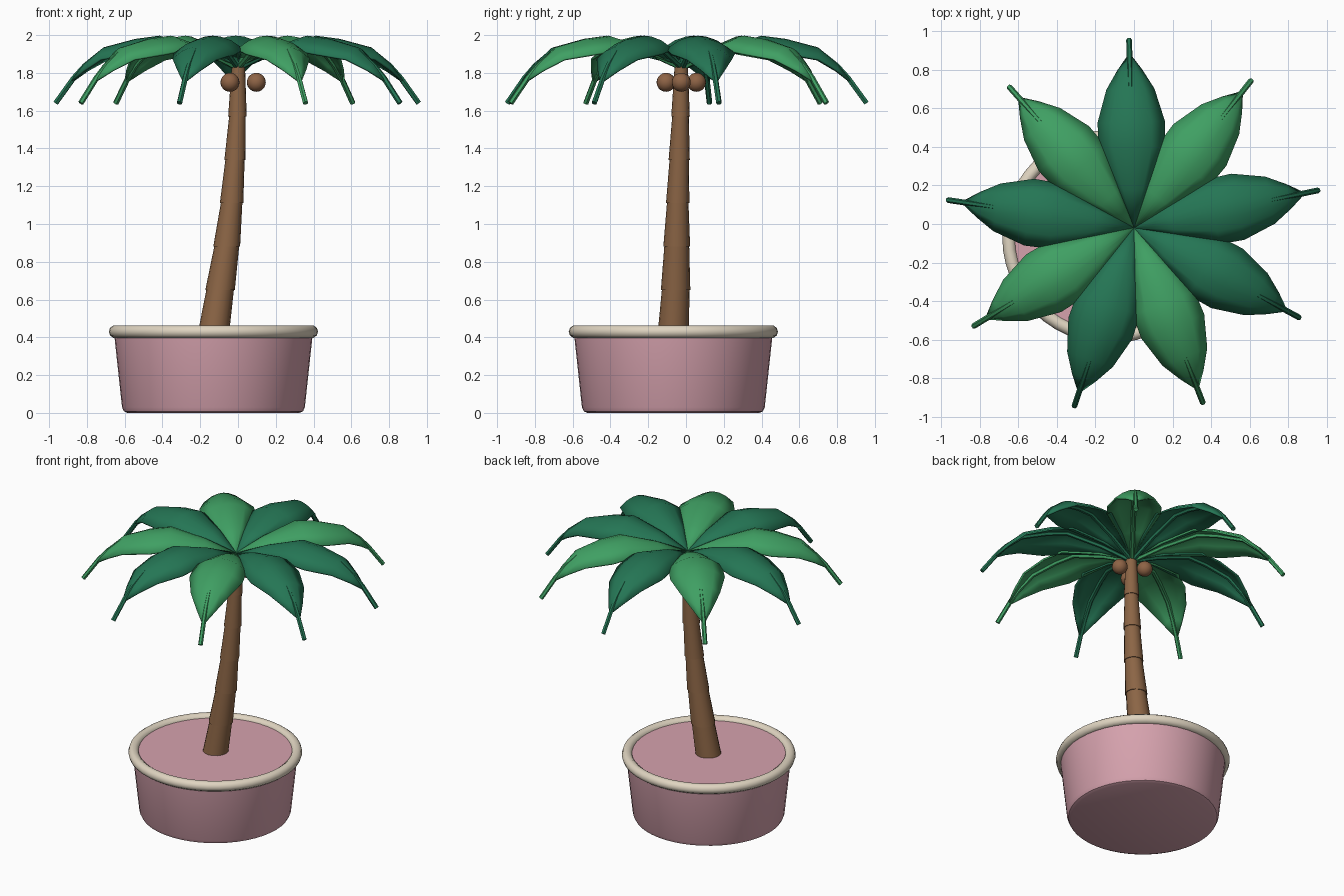
import bpy, bmesh, math
from mathutils import Vector

if "Cube" in bpy.data.objects:
    bpy.data.objects.remove(bpy.data.objects["Cube"])

def mat(name, rgb):
    m = bpy.data.materials.new(name)
    m.diffuse_color = (*rgb, 1)
    m.use_nodes = True
    m.node_tree.nodes["Principled BSDF"].inputs["Base Color"].default_value = m.diffuse_color
    return m

PINK = mat("pot_pink", (0.67, 0.36, 0.42))
CREAM = mat("rim_cream", (0.74, 0.66, 0.53))
BARK = mat("bark_brown", (0.26, 0.13, 0.06))
NUT = mat("coconut_brown", (0.27, 0.125, 0.06))
LIGHT = mat("light_green", (0.05, 0.35, 0.125))
DARK = mat("dark_green", (0.018, 0.18, 0.09))

def finish(bm, name, material, angle=35):
    bmesh.ops.recalc_face_normals(bm, faces=bm.faces[:])
    me = bpy.data.meshes.new(name)
    bm.to_mesh(me)
    bm.free()
    ob = bpy.data.objects.new(name, me)
    bpy.context.collection.objects.link(ob)
    me.materials.append(material)
    bpy.ops.object.select_all(action='DESELECT')
    ob.select_set(True)
    bpy.context.view_layer.objects.active = ob
    bpy.ops.object.shade_smooth_by_angle(angle=math.radians(angle))
    return ob

def skin(bm, rings, close_u=True, cap=True):
    """Join rows of points with quads, optionally capping both ends."""
    rows = [[bm.verts.new(p) for p in r] for r in rings]
    n = len(rows[0])
    for a, b in zip(rows, rows[1:]):
        for i in range(n if close_u else n - 1):
            j = (i + 1) % n
            bm.faces.new((a[i], a[j], b[j], b[i]))
    if cap:
        bm.faces.new(rows[0])
        bm.faces.new(rows[-1])

def ring(c, r, n):
    return [Vector(c) + Vector((r * math.cos(t), r * math.sin(t), 0))
            for t in (2 * math.pi * i / n for i in range(n))]

PX, PY = -0.13, -0.067          # pot centre
CX, CY = 0.0, -0.02             # crown centre

# Pot with filled top
bm = bmesh.new()
profile = [(.455, 0), (.474, .008), (.484, .03), (.526, .42), (.51, .44)]
skin(bm, [ring((PX, PY, z), r, 48) for r, z in profile])
finish(bm, "pot", PINK)

# Rounded rim
bm = bmesh.new()
prof = [(.52 + .034 * math.cos(t), .43 + .034 * math.sin(t))
        for t in (2 * math.pi * k / 10 for k in range(11))]
skin(bm, [ring((PX, PY, z), r, 48) for r, z in prof], cap=False)
bmesh.ops.remove_doubles(bm, verts=bm.verts[:], dist=1e-5)
finish(bm, "pot_rim", CREAM, 50)

# Trunk: six tapering segments, each slightly wider at its foot
path = [(-.130, -.067, .42, .082), (-.095, -.055, .65, .077), (-.060, -.049, .88, .070),
        (-.034, -.044, 1.11, .061), (-.016, -.036, 1.34, .055), (-.003, -.029, 1.57, .048),
        (.002, -.025, 1.84, .039)]
for i, (a, b) in enumerate(zip(path, path[1:])):
    bm = bmesh.new()
    skin(bm, [ring(a[:3], a[3] + .001, 16), ring(b[:3], b[3] - .004, 16)])
    finish(bm, f"trunk_segment_{i + 1}", BARK)

# Coconuts
for k in range(3):
    t = math.radians(120 * k)
    bm = bmesh.new()
    bmesh.ops.create_uvsphere(bm, u_segments=20, v_segments=14, radius=.05)
    bmesh.ops.translate(bm, verts=bm.verts[:], vec=(
        .004 + .093 * math.cos(t), -.025 + .093 * math.sin(t), 1.75))
    finish(bm, f"coconut_{k + 1}", NUT, 60)

# Leaves: (distance, ridge height, half width, edge drop)
stations = [(0, 1.845, .006, 0), (.2, 1.93, .085, .03), (.42, 1.997, .172, .07),
            (.55, 1.98, .175, .075), (.72, 1.935, .125, .06),
            (.82, 1.85, .065, .035), (.89, 1.77, .014, .01)]
stem = [(0, 1.825), (.2, 1.912), (.42, 1.98), (.55, 1.964), (.72, 1.918),
        (.82, 1.838), (.88, 1.772), (.976, 1.64)]
for k in range(9):
    t = math.radians(11.5 + 40 * k)
    out = Vector((math.cos(t), math.sin(t), 0))
    side = Vector((-math.sin(t), math.cos(t), 0))
    base = Vector((CX, CY, 0))
    color = LIGHT if k % 2 else DARK
    # arched blade
    bm = bmesh.new()
    rows = []
    for r, z, w, d in stations:
        rows.append([base + out * r + side * (w * u) + Vector((0, 0, z - d * u * u))
                     for u in (-1, -.6, -.25, 0, .25, .6, 1)])
    skin(bm, rows, close_u=False, cap=False)
    ob = finish(bm, f"leaf_blade_{k + 1}", color, 40)
    s = ob.modifiers.new("thickness", 'SOLIDIFY')
    s.thickness = .012
    s.offset = -1 if ob.data.polygons[0].normal.z > 0 else 1
    # stem under the blade, showing at the tip
    bm = bmesh.new()
    rows = []
    for i, (r, z) in enumerate(stem):
        p, q = stem[max(i - 1, 0)], stem[min(i + 1, len(stem) - 1)]
        up = (out * (p[1] - q[1]) + Vector((0, 0, q[0] - p[0]))).normalized()
        c = base + out * r + Vector((0, 0, z))
        rows.append([c + (side * math.cos(a) + up * math.sin(a)) * .015
                     for a in (math.pi / 3 * j for j in range(6))])
    skin(bm, rows)
    finish(bm, f"leaf_stem_{k + 1}", color, 30)
